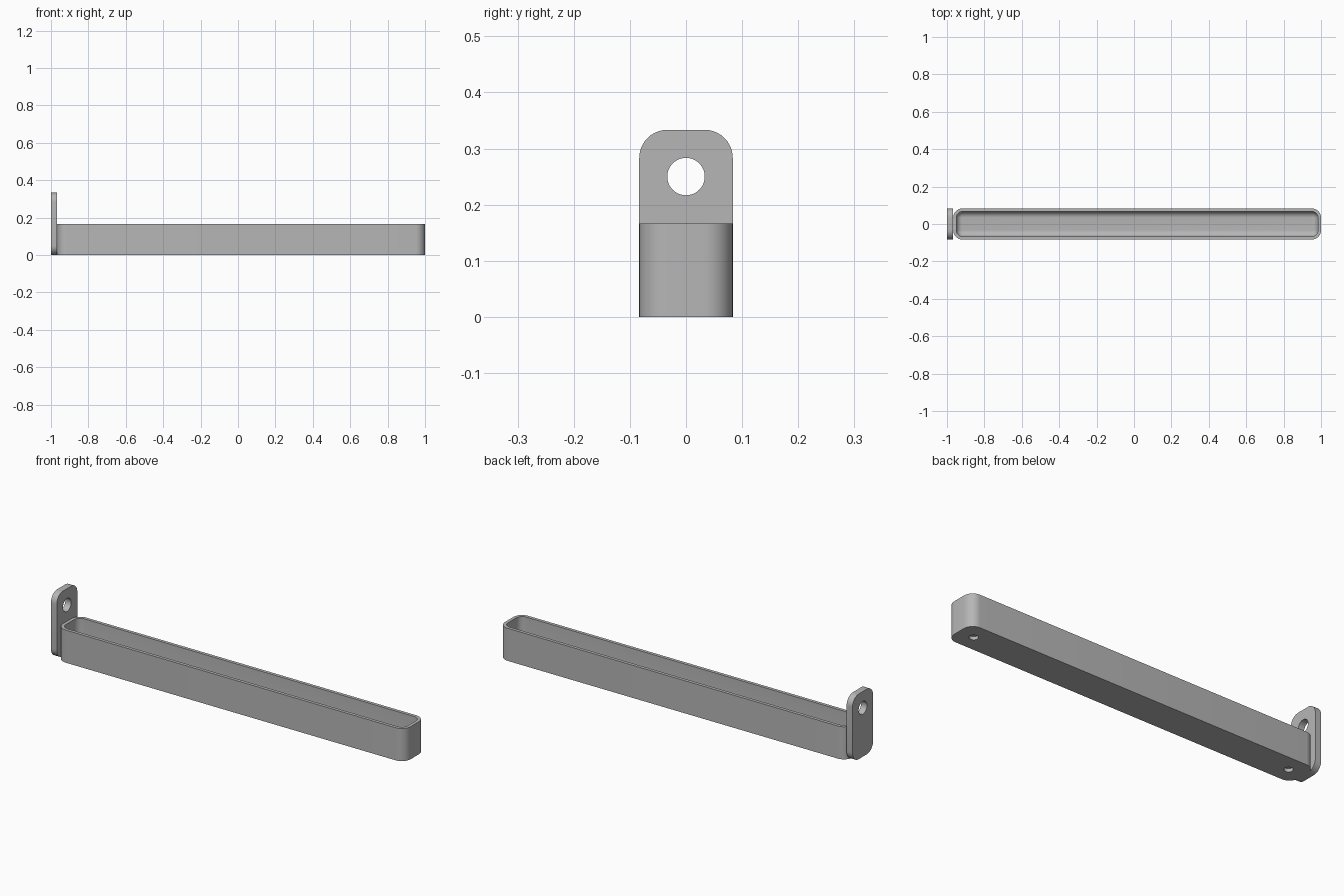
import bpy
import bmesh
from math import sin, cos, pi, radians
from mathutils import Matrix, Vector

old = bpy.data.objects.get("Cube")
if old:
    bpy.data.objects.remove(old, do_unlink=True)

MM = 1 / 60            # one design unit
WALL, CORNER = MM, 3 * MM
HALF_W, TRAY_H, FLOOR = 5 * MM, 10 * MM, 2 * MM
X0, X1 = -1 + 2 * MM, 1.0

grey = bpy.data.materials.new("plain grey")
grey.use_nodes = True
grey.diffuse_color = (0.47, 0.47, 0.47, 1)
grey.node_tree.nodes["Principled BSDF"].inputs["Base Color"].default_value = (0.47, 0.47, 0.47, 1)


def rounded_rect(half_a, half_b, r, steps=10):
    """Outline of a rounded rectangle centred on the origin."""
    pts = []
    for i, (sa, sb) in enumerate([(1, 1), (-1, 1), (-1, -1), (1, -1)]):
        for k in range(steps + 1):
            t = (i + k / steps) * pi / 2
            pts.append((sa * (half_a - r) + r * cos(t), sb * (half_b - r) + r * sin(t)))
    return pts


def loft(name, rings):
    """Closed solid through a list of 3D rings, capped at both ends."""
    bm = bmesh.new()
    loops = [[bm.verts.new(p) for p in ring] for ring in rings]
    n = len(loops[0])
    for a, b in zip(loops, loops[1:]):
        for i in range(n):
            j = (i + 1) % n
            bm.faces.new((a[i], a[j], b[j], b[i]))
    bm.faces.new(loops[0][::-1])
    bm.faces.new(loops[-1])
    bmesh.ops.recalc_face_normals(bm, faces=bm.faces)
    mesh = bpy.data.meshes.new(name)
    bm.to_mesh(mesh)
    bm.free()
    mesh.materials.append(grey)
    obj = bpy.data.objects.new(name, mesh)
    bpy.context.collection.objects.link(obj)
    return obj


def drill(obj, centre, axis, radius, depth):
    """Cut a round hole, centred at a point, along an axis."""
    bm = bmesh.new()
    turn = Vector((0, 0, 1)).rotation_difference(Vector(axis)).to_matrix().to_4x4()
    bmesh.ops.create_cone(bm, cap_ends=True, segments=40, radius1=radius, radius2=radius,
                          depth=depth, matrix=Matrix.Translation(centre) @ turn)
    mesh = bpy.data.meshes.new("hole_cutter")
    bm.to_mesh(mesh)
    bm.free()
    mesh.materials.append(grey)
    cutter = bpy.data.objects.new("hole_cutter", mesh)
    cutter.hide_render = True
    bpy.context.collection.objects.link(cutter)
    mod = obj.modifiers.new("hole", 'BOOLEAN')
    mod.operation, mod.solver, mod.object = 'DIFFERENCE', 'EXACT', cutter
    select(obj)
    bpy.ops.object.modifier_apply(modifier=mod.name)
    bpy.data.objects.remove(cutter, do_unlink=True)


def select(obj):
    bpy.ops.object.select_all(action='DESELECT')
    obj.select_set(True)
    bpy.context.view_layer.objects.active = obj


# Tray: outer wall, rim, inner wall and a filleted floor
half_l, mid = (X1 - X0) / 2, (X0 + X1) / 2
fillet = 1.95 * MM


def tray_ring(inset, z):
    outline = rounded_rect(half_l - inset, HALF_W - inset, CORNER - inset)
    return [(mid + a, b, z) for a, b in outline]


rings = [tray_ring(0, 0), tray_ring(0, TRAY_H), tray_ring(WALL, TRAY_H)]
for k in range(9):
    t = k / 8 * pi / 2
    rings.append(tray_ring(WALL + fillet * (1 - cos(t)), FLOOR + fillet * (1 - sin(t))))
tray = loft("tray", rings)

# Blind holes in the underside, one near each end
for x in (X0 + 5 * MM, X1 - 5 * MM):
    drill(tray, (x, 0, 0), (0, 0, 1), 1.25 * MM, 2 * MM)

# Upright hanging tab with a through hole
tab_h = 20 * MM
profile = rounded_rect(HALF_W, tab_h / 2, CORNER)
tab = loft("hanging_tab", [[(x, a, b + tab_h / 2) for a, b in profile] for x in (-1, X0)])
drill(tab, (-1 + MM, 0, 15 * MM), (1, 0, 0), 2 * MM, 6 * MM)

for part in (tray, tab):
    select(part)
    bpy.ops.object.shade_smooth_by_angle(angle=radians(30))
